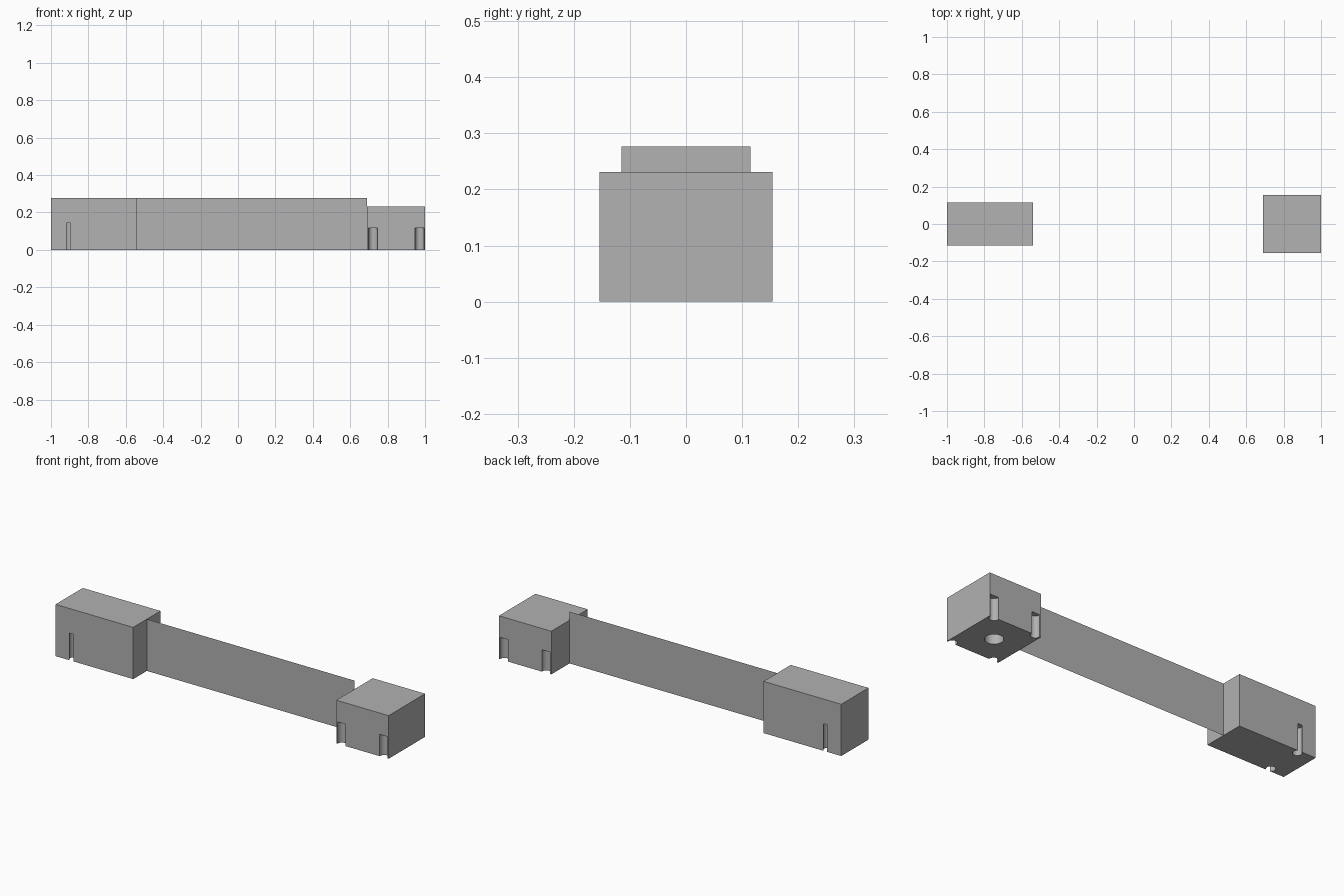
import bpy
import math

if "Cube" in bpy.data.objects:
    bpy.data.objects.remove(bpy.data.objects["Cube"], do_unlink=True)

GREY = (0.445, 0.445, 0.445, 1)
grey = bpy.data.materials.new("plain_grey")
grey.use_nodes = True
grey.diffuse_color = GREY
grey.node_tree.nodes["Principled BSDF"].inputs["Base Color"].default_value = GREY


def block(name, x0, x1, half_y, height):
    bpy.ops.mesh.primitive_cube_add(size=1, location=((x0 + x1) / 2, 0, height / 2))
    ob = bpy.context.object
    ob.name = name
    ob.scale = (x1 - x0, 2 * half_y, height)
    bpy.ops.object.transform_apply(location=True, rotation=False, scale=True)
    ob.data.materials.append(grey)
    return ob


def drill(ob, x, y, radius, depth):
    """Cut a blind round hole upwards from the underside."""
    bpy.ops.mesh.primitive_cylinder_add(vertices=32, radius=radius, depth=2 * depth,
                                        location=(x, y, 0))
    cutter = bpy.context.object
    cutter.hide_render = True
    cutter.data.materials.append(grey)
    mod = ob.modifiers.new("hole", 'BOOLEAN')
    mod.operation = 'DIFFERENCE'
    mod.solver = 'EXACT'
    mod.object = cutter
    bpy.ops.object.select_all(action='DESELECT')
    bpy.context.view_layer.objects.active = ob
    ob.select_set(True)
    bpy.ops.object.modifier_apply(modifier=mod.name)
    bpy.data.objects.remove(cutter, do_unlink=True)


# End blocks
long_block = block("long_block", -1, -0.54, 0.115, 0.277)
short_block = block("short_block", 0.69, 1, 0.154, 0.231)

# Holes breaking through the sides, and the central socket
for side in (-1, 1):
    drill(long_block, -0.906, side * 0.095, 0.023, 0.145)
    for x in (0.722, 0.971):
        drill(short_block, x, side * 0.15, 0.024, 0.117)
drill(short_block, 0.845, 0, 0.045, 0.117)

for ob in (long_block, short_block):
    bpy.ops.object.select_all(action='DESELECT')
    bpy.context.view_layer.objects.active = ob
    ob.select_set(True)
    bpy.ops.object.shade_smooth_by_angle(angle=math.radians(30))

# Thin upright web joining the blocks
bpy.ops.mesh.primitive_plane_add(size=1, location=(0.075, 0, 0.1385),
                                 rotation=(math.pi / 2, 0, 0))
web = bpy.context.object
web.name = "connecting_web"
web.scale = (1.23, 0.277, 1)
bpy.ops.object.transform_apply(location=True, rotation=True, scale=True)
web.data.materials.append(grey)
